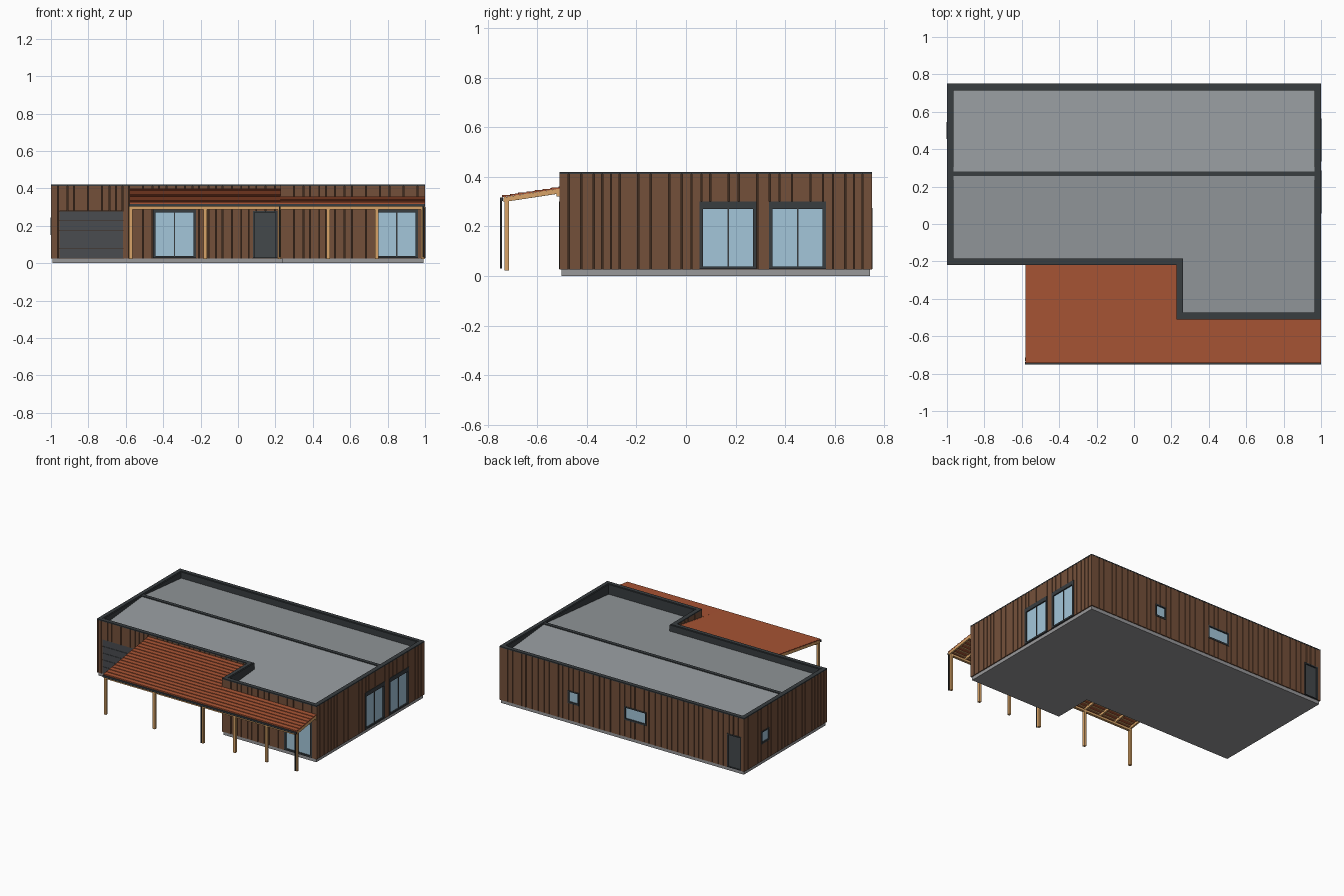
import bpy, bmesh, random

if "Cube" in bpy.data.objects:
    bpy.data.objects.remove(bpy.data.objects["Cube"])

random.seed(4)
MATS = {}


def mat(hexcol):
    if hexcol not in MATS:
        m = bpy.data.materials.new("col_" + hexcol)
        rgb = [int(hexcol[i:i + 2], 16) / 255 for i in (0, 2, 4)]
        m.diffuse_color = [c / 12.92 if c < .04 else ((c + .055) / 1.055) ** 2.4 for c in rgb] + [1]
        m.use_nodes = True
        m.node_tree.nodes["Principled BSDF"].inputs["Base Color"].default_value = m.diffuse_color
        MATS[hexcol] = m
    return MATS[hexcol]


BROWN, DARK, ROOF, RED = "74503a", "383d40", "969b9e", "a85434"
TAN, GLASS, SLAB, GAP = "d8a468", "a4c6da", "98989a", "3e2c20"


def finish(name, bm, col):
    bmesh.ops.recalc_face_normals(bm, faces=bm.faces)
    me = bpy.data.meshes.new(name)
    bm.to_mesh(me)
    bm.free()
    me.materials.append(mat(col))
    ob = bpy.data.objects.new(name, me)
    bpy.context.collection.objects.link(ob)
    return ob


def add_prism(bm, lower, upper):
    a = [bm.verts.new(p) for p in lower]
    b = [bm.verts.new(p) for p in upper]
    bm.faces.new(a[::-1])
    bm.faces.new(b)
    for i in range(len(a)):
        j = (i + 1) % len(a)
        bm.faces.new((a[i], a[j], b[j], b[i]))


def boxes(name, items, col):
    bm = bmesh.new()
    for x0, x1, y0, y1, z0, z1 in items:
        r = [(x0, y0), (x1, y0), (x1, y1), (x0, y1)]
        add_prism(bm, [(x, y, z0) for x, y in r], [(x, y, z1) for x, y in r])
    return finish(name, bm, col)


def x_prisms(name, items, col):
    """Profiles in y,z swept along x."""
    bm = bmesh.new()
    for prof, x0, x1 in items:
        add_prism(bm, [(x0, y, z) for y, z in prof], [(x1, y, z) for y, z in prof])
    return finish(name, bm, col)


def outline(d):
    return [(-1 + d, -.22 + d), (.227 + d, -.22 + d), (.227 + d, -.51 + d),
            (1 - d, -.51 + d), (1 - d, .75 - d), (-1 + d, .75 - d)]


def ring(name, d0, d1, z0, z1, col):
    bm = bmesh.new()
    loops = [[bm.verts.new((x, y, z)) for x, y in outline(d)]
             for d, z in ((d0, z0), (d0, z1), (d1, z1), (d1, z0))]
    for k in range(4):
        a, b = loops[k], loops[(k + 1) % 4]
        for i in range(6):
            j = (i + 1) % 6
            bm.faces.new((a[i], a[j], b[j], b[i]))
    return finish(name, bm, col)


# Foundation slab, wall core and parapet
bm = bmesh.new()
add_prism(bm, [(x, y, 0) for x, y in outline(.008)], [(x, y, .025) for x, y in outline(.008)])
finish("foundation_slab", bm, SLAB)
ring("wall_core", .01, .035, .025, .412, GAP)
ring("parapet_cap", 0, .028, .412, .42, DARK)
ring("parapet_lining", .028, .036, .32, .417, DARK)

# Shallow gabled roof behind the parapet
RIDGE = .27
def roof_z(y):
    return .412 - .09 * abs(y - RIDGE)
bm = bmesh.new()
o = outline(.03)
front = [(o[5][0], RIDGE), o[0], o[1], o[2], o[3], (o[3][0], RIDGE)]
rear = [(o[3][0], RIDGE), o[4], o[5], (o[5][0], RIDGE)]
for poly in (front, rear):
    bm.faces.new([bm.verts.new((x, y, roof_z(y))) for x, y in poly])
bmesh.ops.remove_doubles(bm, verts=bm.verts, dist=1e-5)
finish("roof_sheets", bm, ROOF)
boxes("roof_ridge", [(-.97, .97, .256, .282, .40, .417)], DARK)

# Walls: axis the normal lies on, position, outward sign, start, end,
# openings (u0, u1, z0, z1, kind)
WALLS = {
    "front_left": ("y", -.22, -1, -1, .227, [(-.955, -.615, .027, .278, "garage"),
                   (-.455, -.225, .027, .30, "double"), (.08, .21, .027, .28, "door")]),
    "notch": ("x", .227, -1, -.51, -.22, []),
    "front_right": ("y", -.51, -1, .227, 1, [(.735, .962, .027, .30, "double")]),
    "right": ("x", 1, 1, -.51, .75, [(.055, .285, .027, .30, "double"), (.335, .565, .027, .30, "double")]),
    "back": ("y", .75, 1, -1, 1, [(.35, .44, .15, .245, "small"), (-.2, -.02, .15, .25, "small"),
             (-.975, -.86, .027, .275, "door")]),
    "left": ("x", -1, -1, -.22, .75, [(.455, .545, .15, .245, "small")]),
}


def on_wall(w, u0, u1, z0, z1, d0, d1):
    """Box on a wall; d is the depth measured outward from the wall face."""
    p, q = sorted((w[1] + w[2] * d0, w[1] + w[2] * d1))
    return (u0, u1, p, q, z0, z1) if w[0] == "y" else (p, q, u0, u1, z0, z1)


for name, w in WALLS.items():
    # Vertical cladding boards cut around openings
    boards, u = [], w[3]
    while u < w[4] - .001:
        e = min(u + random.choice((.03, .035, .045, .07)), w[4])
        if w[4] - e < .02:
            e = w[4]
        cols = [(u, e, .025, .413)]
        for a, b, z0, z1, _ in w[5]:
            cut = []
            for c0, c1, c2, c3 in cols:
                lo, hi = max(a, c0), min(b, c1)
                if lo >= hi:
                    cut.append((c0, c1, c2, c3))
                    continue
                parts = [(c0, lo, c2, c3), (hi, c1, c2, c3), (lo, hi, c2, z0), (lo, hi, z1, c3)]
                cut += [p for p in parts if p[1] - p[0] > .001 and p[3] - p[2] > .003]
            cols = cut
        boards += [on_wall(w, *c, -.012, -.001) for c in cols]
        u = e + .005
    boxes(name + "_cladding", boards, BROWN)

    # Doors and windows
    for i, (a, b, z0, z1, kind) in enumerate(w[5]):
        tag = f"{name}_{kind}_{i}"
        if kind == "garage":
            n, h = 5, (z1 - z0) / 5
            boxes(tag + "_panels", [on_wall(w, a, b, z0 + k * h, z0 + (k + 1) * h - .002, -.01, -.005)
                                    for k in range(n)], "4a4c50")
            continue
        t = .014 if kind == "double" else .009
        head = .03 if kind == "double" else t
        sill = .012 if kind != "door" else .004
        fr = [on_wall(w, a, a + t, z0, z1, -.012, .002), on_wall(w, b - t, b, z0, z1, -.012, .002),
              on_wall(w, a + t, b - t, z1 - head, z1, -.012, .002),
              on_wall(w, a + t, b - t, z0, z0 + sill, -.012, .002)]
        if kind == "double":
            m = (a + b) / 2
            fr.append(on_wall(w, m - .003, m + .003, z0 + sill, z1 - head, -.012, -.003))
        boxes(tag + "_frame", fr, DARK)
        boxes(tag + "_pane", [on_wall(w, a + t, b - t, z0 + sill, z1 - head, -.012, -.007)],
              "43484b" if kind == "door" else GLASS)

# Porch roof of stepped tile courses
Y0, SLOPE = -.742, .15
def porch_z(y):
    return .322 + SLOPE * (y - Y0)
def courses(y1, n):
    s = (y1 - Y0) / n
    prof = []
    for k in range(n):
        a, b = Y0 + k * s, Y0 + (k + 1) * s
        prof += [(a, porch_z(a) + .004), (b, porch_z(b))]
    return [(Y0, porch_z(Y0) - .005)] + prof + [(y1, porch_z(y1) - .005)]
x_prisms("porch_tiles", [(courses(-.22, 16), -.58, .227), (courses(-.51, 7), .227, 1)], RED)

# Porch rafters and tile battens
rafters, battens = [], []
for k in range(13):
    x = -.574 + k * 1.568 / 12
    y1 = -.22 if x < .22 else -.51
    prof = [(Y0 + .006, porch_z(Y0) - .024), (y1, porch_z(y1) - .024),
            (y1, porch_z(y1) - .005), (Y0 + .006, porch_z(Y0) - .005)]
    rafters.append((prof, x - .006, x + .006))
for k in range(15):
    y = -.72 + k * .035
    z = porch_z(y)
    battens.append((-.578, .998 if y < -.515 else .226, y, y + .008, z - .010, z - .004))
x_prisms("porch_rafters", rafters, TAN)
boxes("porch_battens", battens, TAN)

# Porch beam, ledgers, posts, gutter and downpipes
boxes("porch_beam", [(-.582, .997, -.733, -.715, .286, .303)], TAN)
boxes("porch_ledgers", [(-.58, .227, -.232, -.22, .36, .384), (.227, 1, -.522, -.51, .32, .34)], TAN)
boxes("porch_posts", [(x - .009, x + .009, -.733, -.715, .022, .29)
                      for x in (-.573, -.175, .222, .482, .742, .988)], TAN)
boxes("porch_gutter", [(-.582, 1, -.75, -.739, .303, .317)], DARK)
boxes("downpipes", [(x - .004, x + .004, -.75, -.742, .03, .305) for x in (.222, .99)], "26282a")
